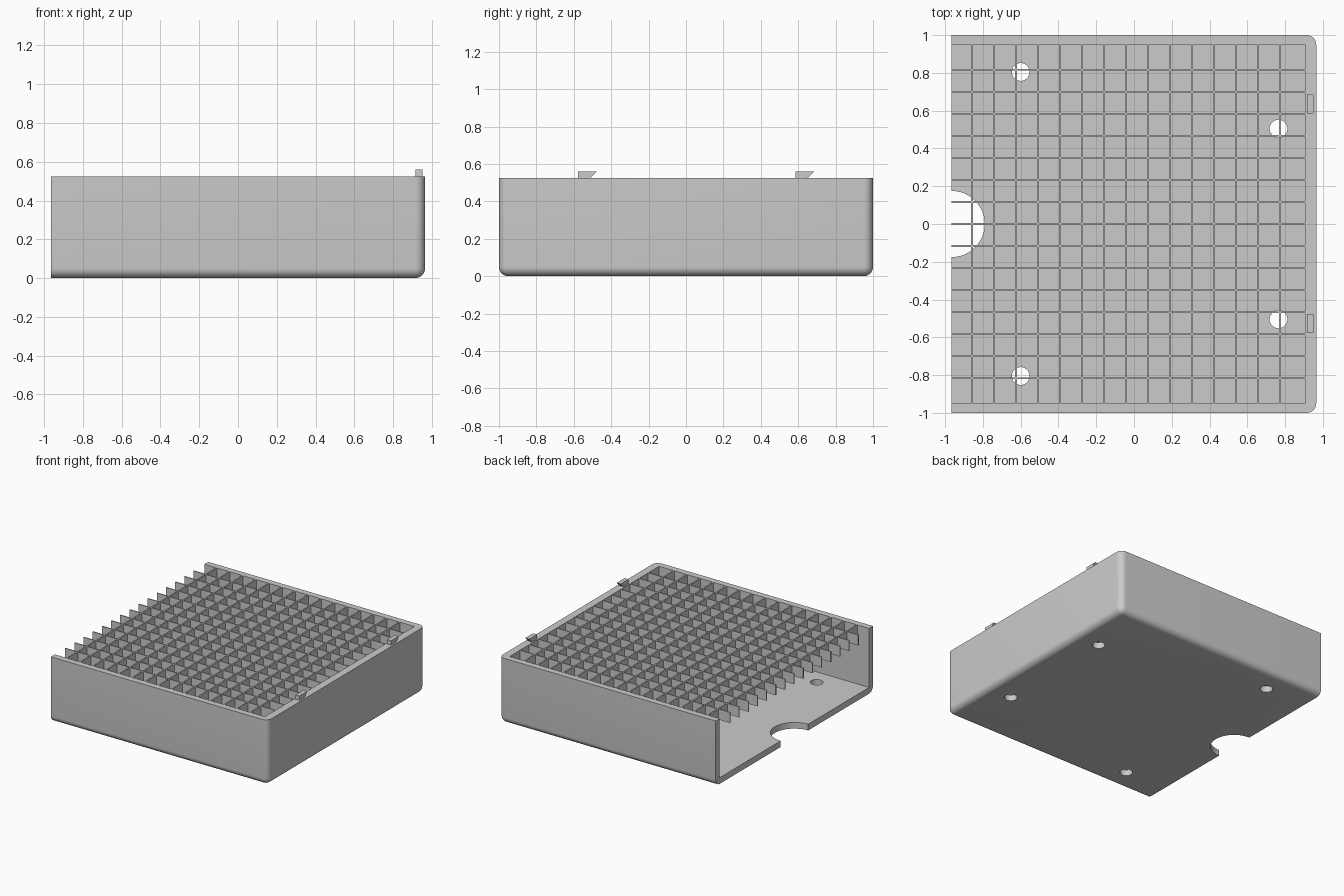
import bpy, bmesh

if "Cube" in bpy.data.objects:
    bpy.data.objects.remove(bpy.data.objects["Cube"])

HX, HY, TOP = 0.965, 1.0, 0.525     # half sizes and rim height
WALL, END_WALL, ROUND = 0.05, 0.06, 0.05
PITCH, GRID_DEPTH = 0.1165, 0.085

grey = bpy.data.materials.new("light grey plastic")
grey.use_nodes = True
grey.diffuse_color = (0.6, 0.6, 0.6, 1)
grey.node_tree.nodes["Principled BSDF"].inputs["Base Color"].default_value = (0.6, 0.6, 0.6, 1)


def add_box(bm, low, high):
    """Axis-aligned box between two corners."""
    verts = bmesh.ops.create_cube(bm, size=1)["verts"]
    for v in verts:
        v.co = [lo if c < 0 else hi for c, lo, hi in zip(v.co, low, high)]
    return verts


def finish(bm, name):
    bmesh.ops.recalc_face_normals(bm, faces=bm.faces)
    mesh = bpy.data.meshes.new(name)
    bm.to_mesh(mesh)
    bm.free()
    mesh.materials.append(grey)
    obj = bpy.data.objects.new(name, mesh)
    bpy.context.collection.objects.link(obj)
    return obj


def cut(target, cutter):
    """Subtract the cutter from the target, then drop the cutter."""
    mod = target.modifiers.new("cut", "BOOLEAN")
    mod.operation, mod.solver, mod.object = "DIFFERENCE", "EXACT", cutter
    bpy.context.view_layer.objects.active = target
    bpy.ops.object.modifier_apply(modifier=mod.name)
    bpy.data.objects.remove(cutter)


# Tray: rounded along the bottom and the closed-end corners
bm = bmesh.new()
add_box(bm, (-HX, -HY, 0), (HX, HY, TOP))
rounded = []
for e in bm.edges:
    a, b = (v.co for v in e.verts)
    at_bottom = a.z + b.z < 0.01
    at_open_end = a.x < 0 and b.x < 0
    upright = abs(a.z - b.z) > 0.1
    if (at_bottom or upright) and not at_open_end:
        rounded.append(e)
bmesh.ops.bevel(bm, geom=rounded, offset=ROUND, segments=8, profile=0.5, affect="EDGES")
tray = finish(bm, "tray")

# Hollow: open at the top and at one end
bm = bmesh.new()
add_box(bm, (-1.5, WALL - HY, WALL), (HX - END_WALL, HY - WALL, 1))
cut(tray, finish(bm, "hollow_cutter"))

# Screw holes and the half-round cable notch in the floor
holes = [(-0.6, 0.805, 0.047), (0.765, 0.505, 0.047)]
holes += [(x, -y, r) for x, y, r in holes] + [(-HX, 0, 0.175)]
for x, y, r in holes:
    bpy.ops.mesh.primitive_cylinder_add(vertices=48, radius=r, depth=0.4, location=(x, y, 0))
    cut(tray, bpy.context.object)

bpy.ops.object.select_all(action="DESELECT")
tray.select_set(True)
bpy.context.view_layer.objects.active = tray
bpy.ops.object.shade_smooth_by_angle(angle=0.6)

# Grille: thin crossing slats flush with the rim
bm = bmesh.new()
for i in range(-7, 8):
    y, x = i * PITCH, -0.042 + i * PITCH
    add_box(bm, (-HX, y - 0.004, TOP - GRID_DEPTH), (HX - END_WALL, y + 0.004, TOP))
    add_box(bm, (x - 0.0055, WALL - HY, TOP - GRID_DEPTH), (x + 0.0055, HY - WALL, TOP))
finish(bm, "grille")

# Hooks on the closed-end rim, with an undercut on the back side
for name, y in (("front_hook", -0.577), ("back_hook", 0.586)):
    bm = bmesh.new()
    for v in add_box(bm, (0.915, y, TOP), (0.951, y + 0.1, 0.56)):
        if v.co.z < 0.54 and v.co.y > y + 0.05:
            v.co.y -= 0.035
    finish(bm, name)
